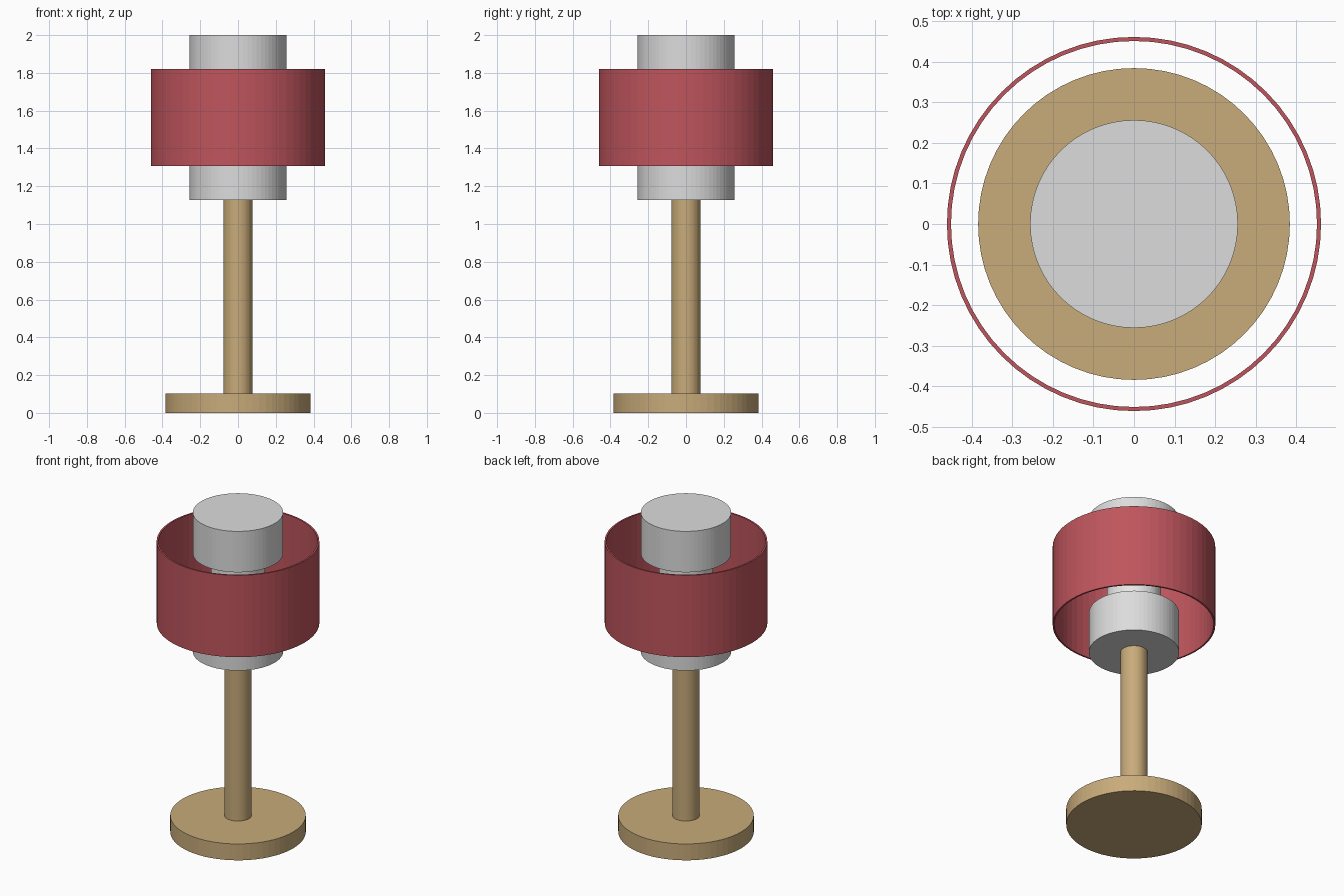
import bpy, bmesh, math

if "Cube" in bpy.data.objects:
    bpy.data.objects.remove(bpy.data.objects["Cube"])

SIDES = 64
U = 2 / 15.6  # design unit: the lamp is 15.6 units tall


def material(name, r, g, b):
    m = bpy.data.materials.new(name)
    lin = [((c / 255 + 0.055) / 1.055) ** 2.4 for c in (r, g, b)]
    m.diffuse_color = (*lin, 1)
    m.use_nodes = True
    m.node_tree.nodes["Principled BSDF"].inputs["Base Color"].default_value = m.diffuse_color
    return m


tan = material("tan_wood", 200, 171, 122)
grey = material("light_grey", 220, 220, 220)
white = material("bulb_white", 240, 240, 238)
red = material("red_shade", 191, 85, 93)


def lathe(name, profile, mat, closed=False):
    """Revolve (radius, z) points about z; open profiles get end caps."""
    bm = bmesh.new()
    rings = []
    for r, z in profile:
        rings.append([bm.verts.new((r * math.cos(a), r * math.sin(a), z))
                      for a in (2 * math.pi * i / SIDES for i in range(SIDES))])
    pairs = list(zip(rings, rings[1:]))
    if closed:
        pairs.append((rings[-1], rings[0]))
    else:
        bm.faces.new(rings[0])
        bm.faces.new(rings[-1])
    for a, b in pairs:
        for i in range(SIDES):
            j = (i + 1) % SIDES
            bm.faces.new((a[i], a[j], b[j], b[i]))
    bmesh.ops.recalc_face_normals(bm, faces=bm.faces)
    mesh = bpy.data.meshes.new(name)
    bm.to_mesh(mesh)
    bm.free()
    mesh.materials.append(mat)
    ob = bpy.data.objects.new(name, mesh)
    bpy.context.collection.objects.link(ob)
    return ob


def cylinder(name, radius, z0, z1, mat):
    return lathe(name, [(radius * U, z0 * U), (radius * U, z1 * U)], mat)


# Foot and stem
cylinder("base", 3, 0, 0.8, tan)
cylinder("stem", 0.6, 0.8, 8.8, tan)

# Two drums joined by a narrower bulb
cylinder("lower_drum", 2, 8.8, 10.8, grey)
cylinder("bulb", 1.2, 10.8, 13.6, white)
cylinder("upper_drum", 2, 13.6, 15.6, grey)

# Thin open shade around the drums
R, T, Z0, Z1 = 3.6 * U, 0.01, 10.2 * U, 14.2 * U
lathe("shade", [(R, Z0), (R, Z1), (R - T, Z1), (R - T, Z0)], red, closed=True)
